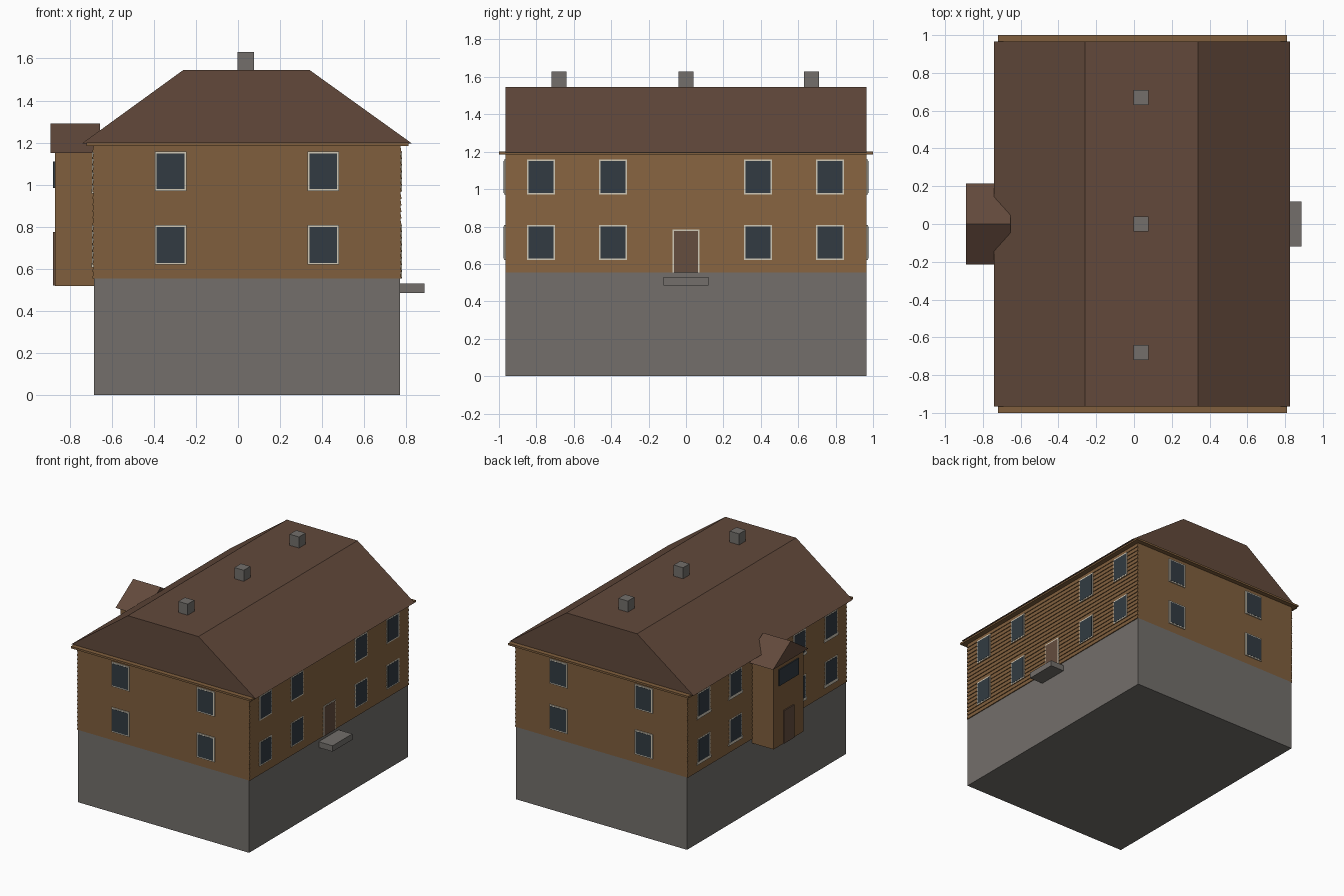
import bpy
import bmesh

cube = bpy.data.objects.get("Cube")
if cube:
    bpy.data.objects.remove(cube, do_unlink=True)


def material(name, r, g, b):
    """Flat colour given as 0-255 sRGB, stored linear."""
    colour = [((c / 255 + 0.055) / 1.055) ** 2.4 for c in (r, g, b)] + [1.0]
    mat = bpy.data.materials.new(name)
    mat.use_nodes = True
    mat.diffuse_color = colour
    mat.node_tree.nodes["Principled BSDF"].inputs["Base Color"].default_value = colour
    return mat


WOOD = material("wood", 128, 95, 61)
ROOF = material("roof brown", 98, 73, 59)
STONE = material("stone grey", 115, 111, 107)
GLASS = material("dark glass", 50, 59, 66)
TRIM = material("cream trim", 208, 200, 182)
DOOR = material("door brown", 101, 77, 62)


def prism(name, profile, axis, lo, hi, mat):
    """Extrude a 2D profile along x or y; the other profile axis is z."""
    def point(u, z, d):
        return (d, u, z) if axis == "x" else (u, d, z)
    bm = bmesh.new()
    face = bm.faces.new([bm.verts.new(point(u, z, lo)) for u, z in profile])
    grown = bmesh.ops.extrude_face_region(bm, geom=[face])["geom"]
    bmesh.ops.translate(bm, vec=point(0, 0, hi - lo),
                        verts=[v for v in grown if isinstance(v, bmesh.types.BMVert)])
    bmesh.ops.recalc_face_normals(bm, faces=bm.faces)
    mesh = bpy.data.meshes.new(name)
    bm.to_mesh(mesh)
    bm.free()
    mesh.materials.append(mat)
    obj = bpy.data.objects.new(name, mesh)
    bpy.context.collection.objects.link(obj)
    return obj


def box(name, x, y, z, mat):
    x0, x1 = x
    z0, z1 = z
    return prism(name, [(x0, z0), (x1, z0), (x1, z1), (x0, z1)], "y", *y, mat)


X0, X1, Y = -0.685, 0.77, 0.965
BASE, EAVE, RIDGE = 0.555, 1.185, 1.545

# Walls
box("foundation", (X0, X1), (-Y, Y), (0, BASE), STONE)
box("upper_walls", (X0, X1), (-Y, Y), (BASE, EAVE), WOOD)

# Clapboards on the two long walls
BOARDS = 20
step = (EAVE - BASE) / BOARDS
for name, wall, out in (("left_clapboards", X1, 1), ("right_clapboards", X0, -1)):
    profile = [(wall - out * 0.01, BASE)]
    for i in range(BOARDS):
        z = BASE + i * step
        profile += [(wall + out * 0.007, z), (wall + out * 0.001, z + step)]
    profile.append((wall - out * 0.01, EAVE))
    prism(name, profile, "y", -Y, Y, WOOD)

# Roof and eaves
box("eaves", (-0.72, 0.81), (-1, 1), (EAVE, 1.2), WOOD)
prism("main_roof", [(-0.74, 1.197), (0.825, 1.197), (0.34, RIDGE), (-0.26, RIDGE)],
      "y", -Y, Y, ROOF)
for i, y in enumerate((-0.68, 0, 0.67)):
    box(f"chimney_{i + 1}", (-0.003, 0.077), (y - 0.04, y + 0.04), (1.5, 1.63), STONE)


def plate(name, side, u, width, z, depth, mat, wall):
    """Thin plate on a wall; side is the axis and sign the wall faces."""
    axis, out = side
    near, far = sorted((wall, wall + out * depth))
    span = (u - width / 2, u + width / 2)
    if axis == "x":
        box(name, (near, far), span, z, mat)
    else:
        box(name, span, (near, far), z, mat)


def framed(name, side, u, width, z, mat, wall, border=0.009, bottom=0.009):
    plate(name + "_frame", side, u, width, z, 0.008, TRIM, wall)
    plate(name + "_panel", side, u, width - 2 * border,
          (z[0] + bottom, z[1] - border), 0.0095, mat, wall)


# Windows on all four walls, two storeys
LONG = (-0.775, -0.39, 0.385, 0.77)
SHORT = (-0.32, 0.405)
WALLS = {"left": (("x", 1), X1, LONG), "right": (("x", -1), X0, LONG),
         "front": (("y", -1), -Y, SHORT), "back": (("y", 1), Y, SHORT)}
for wall_name, (side, wall, places) in WALLS.items():
    for floor, z in (("lower", (0.62, 0.808)), ("upper", (0.97, 1.158))):
        for i, u in enumerate(places):
            name = f"{wall_name}_{floor}_window_{i + 1}"
            framed(name, side, u, 0.15, z, GLASS, wall)
            if wall_name == "right":
                plate(name + "_sill", side, u, 0.17, (z[0] - 0.012, z[0] + 0.009),
                      0.0098, TRIM, wall)

# Main entrance
framed("main_door", ("x", 1), 0, 0.145, (BASE, 0.785), DOOR, X1, bottom=0)
box("door_step", (X1, 0.887), (-0.12, 0.12), (0.485, 0.53), STONE)

# Rear porch tower with a small gabled roof
PX = -0.87
box("porch_walls", (PX, X0 + 0.01), (-0.18, 0.18), (0.52, 1.155), WOOD)
prism("porch_roof", [(-0.215, 1.15), (0.215, 1.15), (0, 1.29)], "x", -0.89, -0.655, ROOF)
plate("porch_door", ("x", -1), 0, 0.125, (0.522, 0.775), 0.008, DOOR, PX)
plate("porch_window", ("x", -1), 0, 0.235, (0.985, 1.11), 0.008, GLASS, PX)
